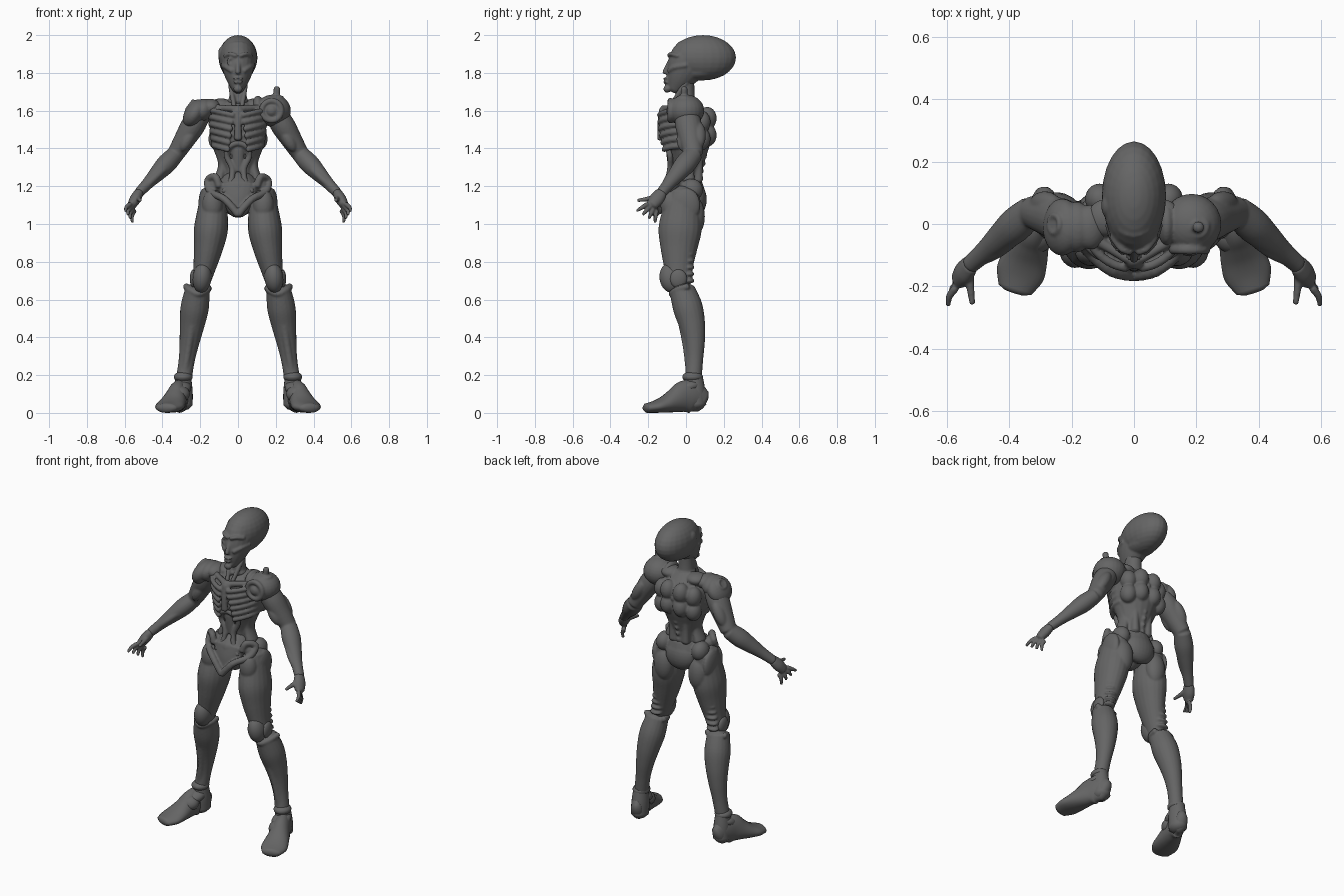
import bpy, bmesh, math
from mathutils import Vector, Matrix, Euler

default = bpy.data.objects.get("Cube")
if default:
    bpy.data.objects.remove(default)

grey = bpy.data.materials.new("dark grey")
grey.use_nodes = True
colour = (.13, .13, .13, 1)
grey.diffuse_color = colour
grey.node_tree.nodes["Principled BSDF"].inputs["Base Color"].default_value = colour

X, Y, Z = Vector((1, 0, 0)), Vector((0, 1, 0)), Vector((0, 0, 1))


def spline(rings, steps):
    """Smooth interpolation through a list of equal-length tuples."""
    result = []
    last = len(rings) - 1
    for i in range(last):
        before, start = rings[max(i - 1, 0)], rings[i]
        end, after = rings[i + 1], rings[min(i + 2, last)]
        for s in range(steps):
            t = s / steps
            result.append([b + t * ((c - a) + t * (2 * a - 5 * b + 4 * c - d + t * (3 * (b - c) + d - a))) / 2
                           for a, b, c, d in zip(before, start, end, after)])
    result.append(list(rings[last]))
    return result


def loft(bm, rings, reference=Y, sides=20, steps=5):
    """Skin ellipses (x, y, z, width, depth) along a path, with rounded ends."""
    path = spline(rings, steps)
    centres = [Vector(point[:3]) for point in path]
    last = len(path) - 1
    loops = []

    def add_loop(centre, tangent, width, depth):
        v = (reference - tangent * reference.dot(tangent)).normalized()
        u = v.cross(tangent)
        turns = [math.tau * k / sides for k in range(sides)]
        loops.append([bm.verts.new(centre + u * width * math.cos(a) + v * depth * math.sin(a)) for a in turns])

    for i, point in enumerate(path):
        tangent = (centres[min(i + 1, last)] - centres[max(i - 1, 0)]).normalized()
        width, depth = point[3:]
        reach = tangent * min(width, depth) / 2
        if i == 0:
            add_loop(centres[i] - reach * .8, tangent, width * .6, depth * .6)
            first_pole = bm.verts.new(centres[i] - reach)
        add_loop(centres[i], tangent, width, depth)
        if i == last:
            add_loop(centres[i] + reach * .8, tangent, width * .6, depth * .6)
            last_pole = bm.verts.new(centres[i] + reach)
    for lower, upper in zip(loops, loops[1:]):
        for k in range(sides):
            n = (k + 1) % sides
            bm.faces.new((lower[k], lower[n], upper[n], upper[k]))
    for k in range(sides):
        n = (k + 1) % sides
        bm.faces.new((first_pole, loops[0][n], loops[0][k]))
        bm.faces.new((last_pole, loops[-1][k], loops[-1][n]))


def limb(bm, start, end, widths, flat=1, bow=(0, 0, 0), reference=Y):
    """Loft evenly spaced widths from start to end, bowed sideways in the middle."""
    start, end, bow = Vector(start), Vector(end), Vector(bow)
    rings = []
    for i, width in enumerate(widths):
        t = i / (len(widths) - 1)
        centre = start.lerp(end, t) + bow * math.sin(math.pi * t)
        rings.append((*centre, width, width * flat))
    loft(bm, rings, reference)


def tube(bm, points, radius, reference=Y):
    loft(bm, [(*point, radius, radius) for point in points], reference, sides=10, steps=4)


def ring(bm, centre, radius, thickness, u, v):
    turns = [math.tau * k / 12 for k in range(13)]
    points = [Vector(centre) + (u * math.cos(a) + v * math.sin(a)) * radius for a in turns]
    tube(bm, points, thickness, u.cross(v))


def ball(bm, centre, radii, turn=(0, 0, 0)):
    place = Matrix.LocRotScale(Vector(centre), Euler(turn), Vector(radii))
    bmesh.ops.create_uvsphere(bm, u_segments=24, v_segments=14, radius=1, matrix=place)


def finish(name, bm, mirror=False, voxel=.006):
    """Make the object; a voxel size blends overlapping forms like clay."""
    bmesh.ops.recalc_face_normals(bm, faces=bm.faces)
    mesh = bpy.data.meshes.new(name)
    bm.to_mesh(mesh)
    bm.free()
    mesh.materials.append(grey)
    for face in mesh.polygons:
        face.use_smooth = True
    obj = bpy.data.objects.new(name, mesh)
    bpy.context.collection.objects.link(obj)
    if mirror:
        obj.modifiers.new("mirror", 'MIRROR').use_mirror_merge = False
    if voxel:
        blend = obj.modifiers.new("blend", 'REMESH')
        blend.mode = 'VOXEL'
        blend.voxel_size = voxel
        blend.use_smooth_shade = True
        relax = obj.modifiers.new("relax", 'SMOOTH')
        relax.factor = .5
        relax.iterations = 3


# Head: long cranium, narrow face and features
head = bmesh.new()
ball(head, (0, .09, 1.88), (.103, .175, .12))
ball(head, (0, .08, 1.81), (.08, .12, .05), (.1, 0, 0))
limb(head, (0, -.065, 1.71), (0, .045, 1.92), [.03, .06, .08, .088, .08], flat=1.2)
tube(head, [(0, -.08, 1.87), (0, -.1, 1.83), (0, -.115, 1.8)], .013)
ball(head, (0, -.1, 1.715), (.025, .02, .02))
for z in (1.75, 1.77):
    ball(head, (0, -.105, z), (.026, .016, .007))
for side in (-1, 1):
    tube(head, [(side * .01, -.09, 1.89), (side * .04, -.08, 1.9), (side * .07, -.04, 1.89)], .011, Z)
    tube(head, [(side * .03, -.09, 1.81), (side * .06, -.06, 1.83), (side * .08, 0, 1.84)], .014, Z)
ring(head, (-.036, -.084, 1.86), .018, .006, X, Z)
ball(head, (-.085, .06, 1.9), (.02, .04, .04))
finish("head", head)

# Neck with cords and collar
neck = bmesh.new()
limb(neck, (0, 0, 1.6), (0, 0, 1.8), [.055, .045, .045])
for side in (-1, 1):
    tube(neck, [(side * .04, .01, 1.76), (side * .035, -.035, 1.7), (side * .015, -.09, 1.6)], .013)
ring(neck, (0, 0, 1.65), .045, .012, X, Y)
finish("neck", neck)

# Torso: rib cage, sternum, collar bones and back muscles
torso = bmesh.new()
limb(torso, (0, .01, 1.65), (0, .01, 1.2), [.06, .14, .15, .14, .11, .085, .085], flat=.85)
for level in range(6):
    wide = .153 - .005 * level
    deep = .142 - .005 * max(level - 2, 0)
    for side in (-1, 1):
        turns = [.15 + .2 * k + .05 * level for k in range(8)]
        tube(torso, [(side * wide * math.sin(a), -deep * math.cos(a), 1.57 - level * .038 + .035 * math.sin(a))
                     for a in turns], .015, Z)
limb(torso, (0, -.12, 1.6), (0, -.135, 1.45), [.03, .018, .022], flat=.8, bow=(0, -.01, 0))
ball(torso, (0, -.115, 1.6), (.03, .025, .03))
for side in (-1, 1):
    limb(torso, (side * .02, -.11, 1.61), (side * .16, -.03, 1.62), [.018, .016, .02], reference=Z)
    ball(torso, (side * .09, .02, 1.63), (.06, .06, .035))
    for x, z in ((.045, 1.56), (.045, 1.47), (.11, 1.54), (.11, 1.45)):
        ball(torso, (side * x, .135 - .5 * x, z), (.047, .05, .06))
    limb(torso, (side * .05, .07, 1.4), (side * .045, .065, 1.23), [.03, .022, .025])
    limb(torso, (side * .1, 0, 1.4), (side * .1, 0, 1.23), [.03, .025, .03], flat=1.6, bow=(side * -.02, 0, 0))
for step in range(8):
    ball(torso, (0, .07 + .008 * step, 1.24 + step * .04), (.014, .018, .017))
finish("torso", torso)

# Abdomen: arch under the ribs and hourglass straps
abdomen = bmesh.new()
tube(abdomen, [(0, -.105, 1.43), (.045, -.1, 1.41), (.06, -.085, 1.36), (.03, -.085, 1.29),
               (.04, -.1, 1.22), (.075, -.11, 1.17)], .016)
limb(abdomen, (0, -.085, 1.4), (0, -.08, 1.28), [.035, .03, .02], flat=.6)
ball(abdomen, (0, -.1, 1.2), (.035, .03, .035))
finish("abdomen", abdomen, mirror=True)

# Pelvis: hip wings, solid front plate with ridge, and rear shield
pelvis = bmesh.new()
limb(pelvis, (0, 0, 1.24), (0, -.045, 1.06), [.09, .12, .09, .05])
ball(pelvis, (0, .05, 1.13), (.1, .06, .09))
limb(pelvis, (0, -.075, 1.2), (0, -.14, 1.06), [.11, .08, .025], flat=.5)
for side in (-1, 1):
    ball(pelvis, (side * .125, .03, 1.18), (.05, .06, .06))
    ball(pelvis, (side * .12, -.05, 1.2), (.04, .05, .04))
    tube(pelvis, [(side * .1, -.1, 1.2), (side * .12, -.09, 1.25), (side * .16, -.05, 1.23),
                  (side * .145, -.09, 1.17), (side * .07, -.15, 1.13), (0, -.165, 1.05)], .02)
finish("pelvis", pelvis)

# Thighs, with hip plates and bands behind the knee
thigh = bmesh.new()
limb(thigh, (.13, -.01, 1.17), (.2, -.04, .67), [.065, .08, .09, .077, .06, .045], flat=1.27, bow=(-.015, -.01, 0))
ball(thigh, (.18, 0, 1.1), (.03, .075, .09))
ball(thigh, (.135, -.085, 1.1), (.055, .05, .085))
ball(thigh, (.12, .05, 1.04), (.06, .05, .1))
for band in range(5):
    ball(thigh, (.2 - band * .005, .015, .7 + band * .035), (.04, .03, .015))
finish("thigh", thigh, mirror=True)

# Knee caps
knee = bmesh.new()
ball(knee, (.19, -.08, .715), (.05, .06, .08), (.15, -.1, 0))
ball(knee, (.235, -.04, .71), (.02, .045, .05))
finish("knee_cap", knee, mirror=True, voxel=0)

# Lower legs with a flared guard at the top
shin = bmesh.new()
limb(shin, (.215, -.02, .65), (.285, .04, .19), [.065, .075, .066, .053, .043, .042], flat=1.05, bow=(0, .03, 0))
tube(shin, [(.275, .01, .67), (.255, -.05, .65), (.21, -.075, .63), (.165, -.045, .65), (.155, .01, .66)], .018, Z)
limb(shin, (.215, -.055, .64), (.285, .02, .2), [.03, .025, .02, .02], bow=(0, .01, 0))
finish("shin", shin, mirror=True)

# Feet turned outward, flat below
foot = bmesh.new()
soles = [.035, .046, .052, .062, .073, .077, .055]
heights = [.06, .085, .085, .065, .046, .033, .025]
loft(foot, [(.285 + .016 * i, .09 - .05 * i, height, sole, height)
            for i, (sole, height) in enumerate(zip(soles, heights))], Z)
ball(foot, (.29, .035, .19), (.05, .055, .03))
limb(foot, (.29, .04, .19), (.29, .05, .04), [.042, .05, .05], flat=1.15)
ball(foot, (.3, .01, .135), (.053, .07, .035), (.3, 0, 0))
ball(foot, (.315, -.04, .1), (.06, .055, .045), (.4, 0, 0))
for vert in foot.verts:
    vert.co.z = max(vert.co.z, 0)
finish("foot", foot, mirror=True, voxel=0)

# Arms with muscle bulges
arm = bmesh.new()
elbow, wrist = (.33, .04, 1.37), (.525, -.13, 1.165)
limb(arm, (.19, 0, 1.6), elbow, [.055, .064, .056, .046], flat=1.1)
limb(arm, elbow, wrist, [.046, .052, .043, .032, .027], flat=1.1)
ball(arm, (.285, .065, 1.47), (.035, .04, .08), (0, -.5, 0))
ball(arm, (.265, -.01, 1.45), (.035, .04, .075), (0, -.5, 0))
limb(arm, (.35, -.02, 1.33), wrist, [.02, .02, .015], bow=(0, -.015, 0))
finish("arm", arm, mirror=True)

# Hands with spread fingers
hand = bmesh.new()
limb(hand, wrist, (.562, -.18, 1.1), [.025, .03, .024], flat=1.3)
for k in range(4):
    base = (.572 - .008 * k, -.205 + .016 * k, 1.105 - .011 * k)
    tip = (.595 - .012 * k, -.26 + .032 * k, 1.07 - .02 * k)
    limb(hand, base, tip, [.013, .011, .008], bow=(.008, 0, 0), reference=X)
limb(hand, (.53, -.15, 1.14), (.518, -.255, 1.125), [.018, .013, .009], reference=X)
finish("hand", hand, mirror=True, voxel=.005)

# Left shoulder: round pad, front socket and upright peg
pad = bmesh.new()
ball(pad, (.185, 0, 1.6), (.095, .097, .085))
ring(pad, (.178, -.082, 1.6), .052, .016, X, Z)
ball(pad, (.178, -.09, 1.6), (.026, .014, .026))
ring(pad, (.205, -.01, 1.67), .028, .01, X, Y)
limb(pad, (.2, -.01, 1.65), (.207, -.01, 1.72), [.018, .018, .018])
ball(pad, (.105, 0, 1.62), (.03, .07, .06))
finish("left_shoulder_pad", pad)

# Right shoulder: tilted layered pads
pad = bmesh.new()
for layer in range(3):
    ball(pad, (-.23 + layer * .045, -.01, 1.585 + layer * .017), (.052, .092 - layer * .01, .083 - layer * .02),
         (0, .55 - layer * .17, 0))
ring(pad, (-.255, 0, 1.63), .028, .009, Vector((-.6, 0, -.8)), Y)
finish("right_shoulder_pad", pad)
